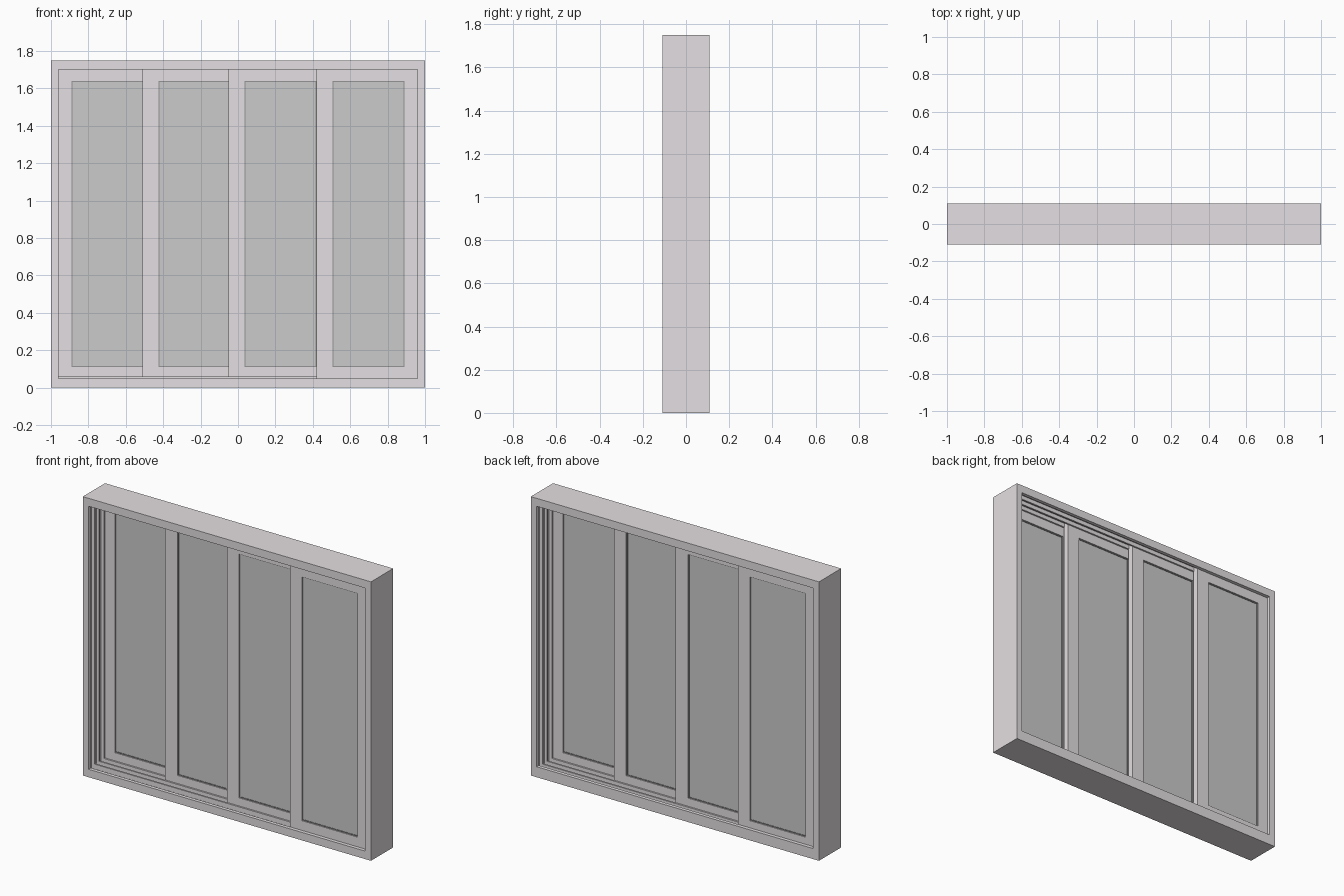
import bpy, bmesh

if "Cube" in bpy.data.objects:
    bpy.data.objects.remove(bpy.data.objects["Cube"])

H = 1.75          # overall height
PITCH = 0.0465    # spacing of the four tracks
THICK = 0.033     # sash thickness


def material(name, color):
    m = bpy.data.materials.new(name)
    m.diffuse_color = color
    m.use_nodes = True
    m.node_tree.nodes["Principled BSDF"].inputs["Base Color"].default_value = m.diffuse_color
    return m


FRAME = material("painted_frame", (0.78, 0.74, 0.76, 1))
GLASS = material("grey_glass", (0.60, 0.61, 0.61, 1))
RUBBER = material("dark_gasket", (0.30, 0.30, 0.30, 1))


def finish(name, bm, mat):
    bmesh.ops.recalc_face_normals(bm, faces=bm.faces)
    me = bpy.data.meshes.new(name)
    bm.to_mesh(me)
    bm.free()
    me.materials.append(mat)
    ob = bpy.data.objects.new(name, me)
    bpy.context.collection.objects.link(ob)
    return ob


def sweep(name, rect, profile, mat):
    """Mitred frame: profile points are (left, right, bottom, top inset, y)."""
    x0, x1, z0, z1 = rect
    bm = bmesh.new()
    rings = []
    for l, r, b, t, y in profile:
        rings.append([bm.verts.new(p) for p in (
            (x0 + l, y, z0 + b), (x1 - r, y, z0 + b),
            (x1 - r, y, z1 - t), (x0 + l, y, z1 - t))])
    for i in range(len(rings)):
        a, c = rings[i], rings[(i + 1) % len(rings)]
        for k in range(4):
            n = (k + 1) % 4
            bm.faces.new((a[k], a[n], c[n], c[k]))
    return finish(name, bm, mat)


def box(name, x0, x1, y0, y1, z0, z1, mat):
    bm = bmesh.new()
    bmesh.ops.create_cube(bm, size=1)
    for v in bm.verts:
        v.co = (x1 if v.co.x > 0 else x0, y1 if v.co.y > 0 else y0, z1 if v.co.z > 0 else z0)
    return finish(name, bm, mat)


def flat_ring(name, rect, insets, y0, y1, mat):
    l, r, b, t = insets
    return sweep(name, rect, [(0, 0, 0, 0, y0), (l, r, b, t, y0),
                              (l, r, b, t, y1), (0, 0, 0, 0, y1)], mat)


# outer frame with four grooves between the lips and dividing ribs
tracks = [(i - 1.5) * PITCH for i in range(4)]
edges = [-0.11] + [e for t in tracks for e in (t - 0.018, t + 0.018)] + [0.11]
profile = [(0, 0, 0, 0, -0.11)]
for i in range(0, len(edges), 2):
    sill = 0.05 if i == 0 else 0.066 if i == 8 else 0.06
    for y in edges[i:i + 2]:
        if i and y == edges[i]:
            profile.append((0.02, 0.02, 0.03, 0.025, y))
        profile.append((0.04, 0.04, sill, 0.05, y))
        if i < 8 and y == edges[i + 1]:
            profile.append((0.02, 0.02, 0.03, 0.025, y))
profile.append((0, 0, 0, 0, 0.11))
sweep("outer_frame", (-1, 1, 0, H), profile, FRAME)

# four sliding sashes, front track at the right to back track at the left
lefts = [0.42, -0.05, -0.51, -0.975]
for i, (y, x0) in enumerate(zip(tracks, lefts)):
    n = i + 1
    x1, z0, z1 = x0 + 0.555, 0.035, 1.72
    stile, bottom, top = 0.085, 0.075, 0.08
    h = THICK / 2
    flat_ring(f"sash_{n}", (x0, x1, z0, z1), (stile, stile, bottom, top), y - h, y + h, FRAME)
    opening = (x0 + stile, x1 - stile, z0 + bottom, z1 - top)
    flat_ring(f"gasket_{n}", opening, (0.005,) * 4, y - 0.011, y + 0.011, RUBBER)
    box(f"glass_{n}", opening[0], opening[1], y - 0.008, y + 0.008, opening[2], opening[3], GLASS)
    # interlock strips where neighbouring sashes overlap
    if i < 3:
        box(f"interlock_left_{n}", x0, x0 + 0.009, y + h, y + h + 0.005, 0.062, 1.698, FRAME)
    if i > 0:
        box(f"interlock_right_{n}", x1 - 0.009, x1, y - h - 0.005, y - h, 0.062, 1.698, FRAME)
